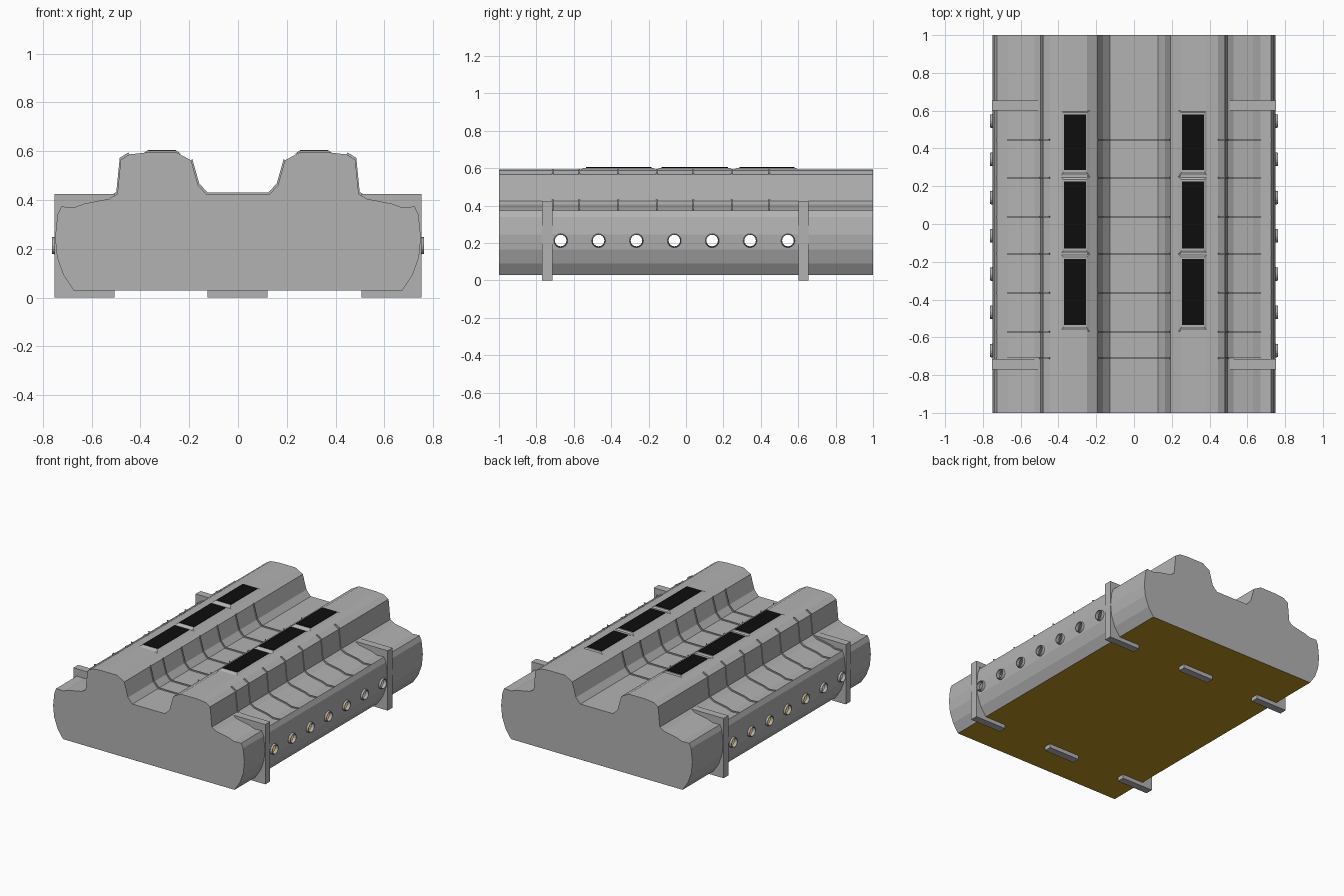
import bpy, bmesh, math
from mathutils import Matrix

if "Cube" in bpy.data.objects:
    bpy.data.objects.remove(bpy.data.objects["Cube"])


def material(name, color):
    m = bpy.data.materials.new(name)
    m.diffuse_color = (*color, 1)
    m.use_nodes = True
    m.node_tree.nodes["Principled BSDF"].inputs["Base Color"].default_value = m.diffuse_color
    return m


GREY = material("hull grey", (0.45, 0.45, 0.45))
BLACK = material("vent black", (0.004, 0.004, 0.004))
GOLD = material("floor gold", (0.5, 0.29, 0.015))


def finish(name, bm, *mats):
    bmesh.ops.recalc_face_normals(bm, faces=bm.faces)
    me = bpy.data.meshes.new(name)
    bm.to_mesh(me)
    bm.free()
    for m in mats:
        me.materials.append(m)
    ob = bpy.data.objects.new(name, me)
    bpy.context.collection.objects.link(ob)
    return ob


def extrude_profile(bm, pts, y0, y1):
    """Closed x/z outline swept from y0 to y1."""
    a = [bm.verts.new((x, y0, z)) for x, z in pts]
    b = [bm.verts.new((x, y1, z)) for x, z in pts]
    bm.faces.new(a)
    bm.faces.new(b[::-1])
    for i in range(len(pts)):
        j = (i + 1) % len(pts)
        bm.faces.new((a[i], b[i], b[j], a[j]))


def frustum(bm, base, top, z0, z1):
    """Block between two rectangles given as (x0, x1, y0, y1)."""
    def ring(r, z):
        return [bm.verts.new(p) for p in ((r[0], r[2], z), (r[1], r[2], z),
                                          (r[1], r[3], z), (r[0], r[3], z))]
    a, b = ring(base, z0), ring(top, z1)
    bm.faces.new(a)
    bm.faces.new(b)
    for i in range(4):
        j = (i + 1) % 4
        bm.faces.new((a[i], a[j], b[j], b[i]))


def box(bm, x0, x1, y0, y1, z0, z1):
    frustum(bm, (x0, x1, y0, y1), (x0, x1, y0, y1), z0, z1)


PORT_Y = [-0.67 + 0.2025 * i for i in range(7)]
PORT_Z = 0.213

# Hollow hull: half outline from floor edge to valley, mirrored
half = [(0.673, 0.028), (0.715, 0.09), (0.742, 0.165), (0.75, 0.246),
        (0.74, 0.34), (0.725, 0.373), (0.67, 0.37), (0.63, 0.385),
        (0.527, 0.405), (0.495, 0.425), (0.481, 0.565), (0.445, 0.587),
        (0.38, 0.594), (0.25, 0.594), (0.192, 0.562), (0.163, 0.46),
        (0.128, 0.422)]
bm = bmesh.new()
extrude_profile(bm, half + [(-x, z) for x, z in reversed(half)], -1, 1)
bmesh.ops.recalc_face_normals(bm, faces=bm.faces)
for f in bm.faces:
    f.material_index = 1 if f.normal.z < -0.95 else 0
hull = finish("hull", bm, GREY, GOLD)

# Side-to-side port cutters
bm = bmesh.new()
for y in PORT_Y:
    bmesh.ops.create_cone(bm, cap_ends=True, segments=16, radius1=0.031,
                          radius2=0.031, depth=2,
                          matrix=Matrix.Translation((0, y, PORT_Z))
                          @ Matrix.Rotation(math.pi / 2, 4, 'Y'))
cutter = finish("port_cutter", bm, GREY)
cutter.hide_render = True
solid = hull.modifiers.new("shell", 'SOLIDIFY')
solid.thickness = 0.008
solid.offset = -1
cut = hull.modifiers.new("ports", 'BOOLEAN')
cut.operation = 'DIFFERENCE'
cut.solver = 'EXACT'
cut.object = cutter
dg = bpy.context.evaluated_depsgraph_get()
baked = bpy.data.meshes.new_from_object(hull.evaluated_get(dg))
hull.modifiers.clear()
hull.data = baked
bpy.data.objects.remove(cutter)

# Port rims: short tapered tubes on both sides
bm = bmesh.new()
for s in (-1, 1):
    for y in PORT_Y:
        rings = []
        for x, r in ((0.738, 0.031), (0.763, 0.031), (0.763, 0.034), (0.738, 0.039)):
            rings.append([bm.verts.new((s * x, y + r * math.cos(k * math.pi / 8),
                                        PORT_Z + r * math.sin(k * math.pi / 8)))
                          for k in range(16)])
        for i in range(4):
            p, q = rings[i], rings[(i + 1) % 4]
            for k in range(16):
                n = (k + 1) % 16
                bm.faces.new((p[k], p[n], q[n], q[k]))
finish("port_rims", bm, GREY)

# Thin ribs across shoulders, up the humps, and across the valley
outer = half[5:12]
inner = [(0, 0.422)] + half[:13:-1]
bm = bmesh.new()
for y in (-0.712, -0.57, -0.363, -0.157, 0.038, 0.245, 0.445):
    for path, dx in ((outer, 0.004), (inner, -0.004)):
        for s in (-1, 1):
            pts = path + [(x + dx, z + 0.008) for x, z in reversed(path)]
            extrude_profile(bm, [(s * x, z) for x, z in pts], y - 0.004, y + 0.004)
finish("ribs", bm, GREY)

# Raised vent housings with black vent plates
housings, vents = bmesh.new(), bmesh.new()
for s in (-1, 1):
    c = s * 0.312
    for b0, b1, t0, t1 in ((0.25, 0.6, 0.285, 0.58), (-0.16, 0.25, -0.13, 0.225),
                           (-0.57, -0.16, -0.535, -0.185)):
        frustum(housings, (c - 0.078, c + 0.078, b0, b1),
                (c - 0.06, c + 0.06, t0 - 0.01, t1 + 0.01), 0.59, 0.602)
        box(vents, c - 0.058, c + 0.058, t0, t1, 0.6, 0.605)
finish("vent_housings", housings, GREY)
finish("vent_plates", vents, BLACK)

# Corner clamps and centre feet
clamps, feet = bmesh.new(), bmesh.new()
for y in (-0.742, 0.628):
    for s in (-1, 1):
        x0, x1 = sorted((s * 0.506, s * 0.753))
        box(clamps, x0, x1, y - 0.027, y + 0.027, 0, 0.424)
    box(feet, -0.125, 0.12, y - 0.027, y + 0.027, 0, 0.03)
finish("corner_clamps", clamps, GREY)
finish("centre_feet", feet, GREY)
